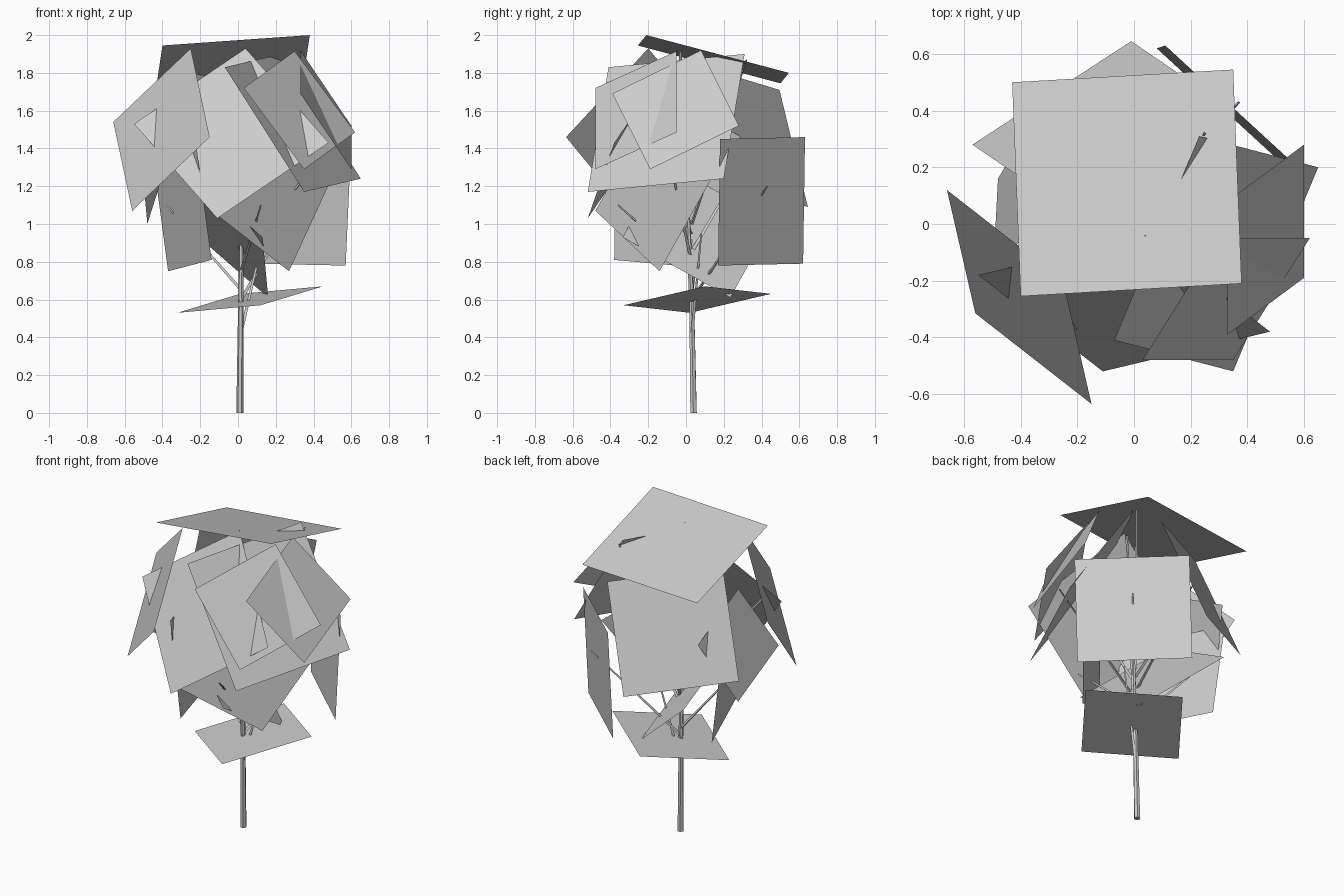
import bpy, bmesh
from mathutils import Vector


def make_object(name, bm):
    mesh = bpy.data.meshes.new(name)
    bm.to_mesh(mesh)
    bm.free()
    obj = bpy.data.objects.new(name, mesh)
    bpy.context.collection.objects.link(obj)
    return obj


def leaf_card(name, a, b, c):
    """Single flat card from three corners, the fourth completes it."""
    a, b, c = Vector(a), Vector(b), Vector(c)
    bm = bmesh.new()
    face = bm.faces.new([bm.verts.new(p) for p in (a, b, c, a + c - b)])
    face.normal_update()
    if face.normal.dot((a + c) / 2 - Vector((0, 0, 1.3))) < 0:
        face.normal_flip()
    return make_object(name, bm)


def limb(name, start, end, r1, r2, sides):
    """Tapered stick between two points."""
    start, end = Vector(start), Vector(end)
    d = end - start
    bm = bmesh.new()
    bmesh.ops.create_cone(bm, cap_ends=True, segments=sides,
                          radius1=r1, radius2=r2, depth=d.length)
    obj = make_object(name, bm)
    obj.rotation_euler = d.to_track_quat('Z', 'Y').to_euler()
    obj.location = (start + end) / 2


# Crown and underside cards
leaf_card("leaf_top", (0.38, -0.21, 2.0), (-0.40, -0.255, 1.945), (-0.43, 0.50, 1.745))
leaf_card("leaf_bottom", (-0.32, 0.02, 0.53), (0.12, -0.33, 0.57), (0.45, 0.10, 0.67))

# Front cards
leaf_card("leaf_front_left", (-0.66, 0.12, 1.54), (-0.25, -0.20, 1.93), (-0.15, -0.635, 1.46))
leaf_card("leaf_front_middle", (0.04, -0.04, 1.93), (-0.55, -0.18, 1.53), (-0.11, -0.52, 1.03))
leaf_card("leaf_front_right", (0.03, -0.48, 1.72), (0.30, -0.05, 1.915), (0.62, -0.05, 1.485))
leaf_card("leaf_front_low", (-0.14, -0.48, 1.07), (0.27, -0.14, 0.75), (0.50, 0.14, 1.25))

# Right side cards
leaf_card("leaf_right_high", (0.33, -0.39, 1.69), (0.33, 0.08, 1.92), (0.60, 0.28, 1.52))
leaf_card("leaf_right_wide", (-0.07, -0.41, 1.83), (0.35, -0.52, 1.17), (0.65, 0.20, 1.24))

# Back cards
leaf_card("leaf_back_right", (0.60, 0.18, 1.45), (0.11, 0.63, 1.46), (0.08, 0.62, 0.79))
leaf_card("leaf_back_left", (-0.57, 0.28, 1.20), (-0.01, 0.645, 1.09), (0.21, 0.495, 1.71))

# Left side cards
leaf_card("leaf_left_inner", (-0.30, 0.455, 1.01), (0.16, 0.235, 0.61), (0.13, -0.335, 0.93))
leaf_card("leaf_left_low", (-0.14, -0.38, 0.81), (-0.37, 0.27, 0.75), (-0.45, 0.28, 1.35))
leaf_card("leaf_left_high", (-0.50, -0.22, 1.22), (-0.48, 0.16, 1.00), (-0.35, 0.38, 1.41))

# Trunk in two tapering sections
limb("trunk_lower", (0.01, 0.04, 0), (0.015, 0.03, 0.6), 0.019, 0.014, 6)
limb("trunk_upper", (0.015, 0.03, 0.6), (0.03, -0.03, 1.91), 0.014, 0.008, 6)

# Branches reaching out to the cards
branches = [
    (0.42, (0.14, 0.08, 0.95)),
    (0.60, (0.37, 0.43, 1.2)),
    (0.65, (-0.38, 0.10, 1.1)),
    (0.75, (0.12, -0.36, 1.10)),
    (0.80, (0.48, -0.10, 1.42)),
    (0.85, (-0.12, 0.38, 1.45)),
    (0.90, (-0.02, -0.30, 1.40)),
    (0.95, (-0.40, -0.20, 1.5)),
    (1.00, (0.25, 0.32, 1.87)),
]
for i, (z, tip) in enumerate(branches):
    limb(f"branch_{i + 1}", (0.015, 0.03, z), tip, 0.010, 0.005, 3)
